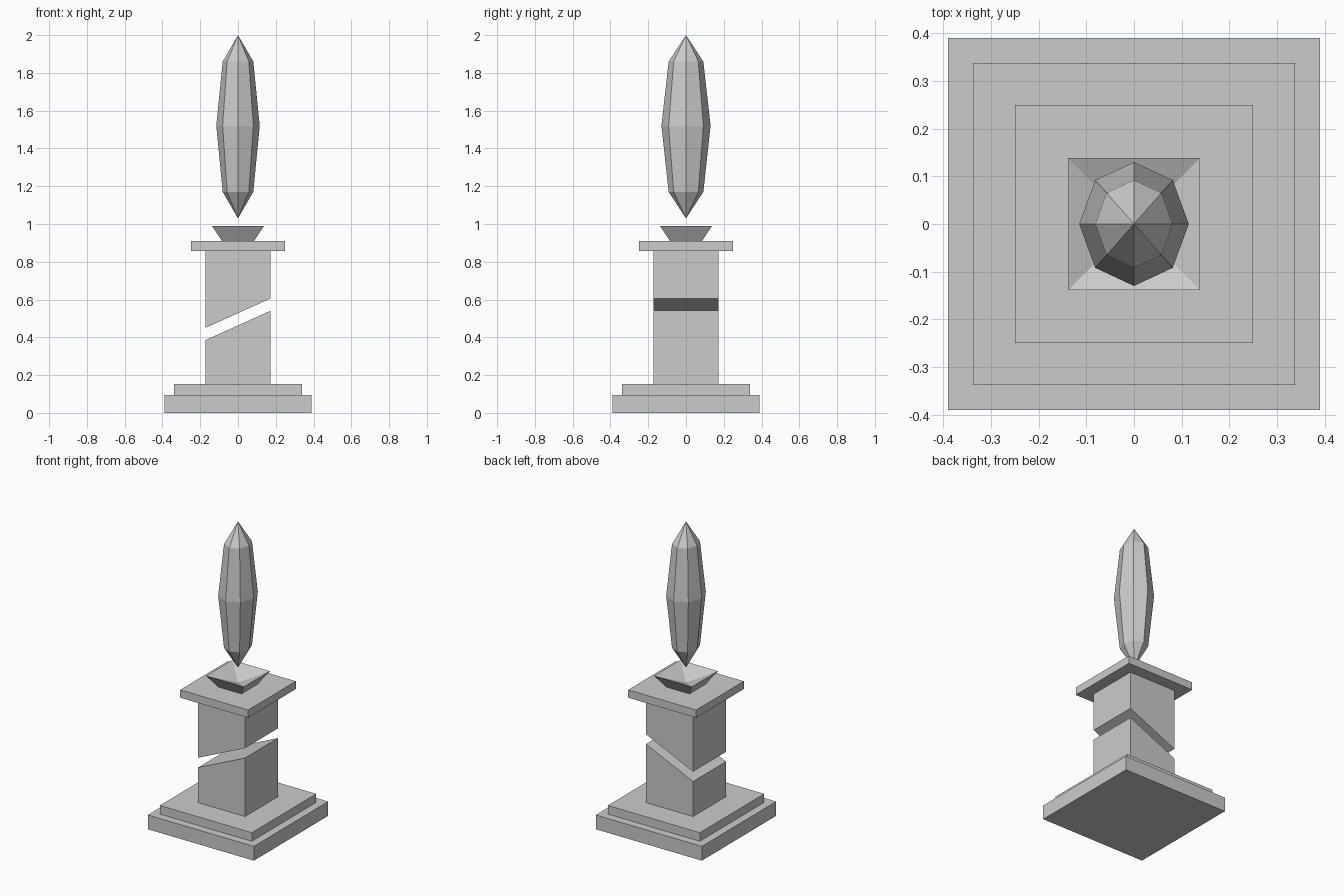
import bpy, math

if "Cube" in bpy.data.objects:
    bpy.data.objects.remove(bpy.data.objects["Cube"])


def make(name, verts, faces):
    mesh = bpy.data.meshes.new(name)
    mesh.from_pydata(verts, [], faces)
    mesh.update()
    obj = bpy.data.objects.new(name, mesh)
    bpy.context.collection.objects.link(obj)
    return obj


def square_block(name, half_low, half_high, z_low, z_high, tilt_low=0, tilt_high=0, recess=0):
    """Four-sided block; the ends may tilt along x, the top may sink to a point."""
    corners = [(-1, -1), (1, -1), (1, 1), (-1, 1)]
    verts = [(x * half_low, y * half_low, z_low + x * tilt_low) for x, y in corners]
    verts += [(x * half_high, y * half_high, z_high + x * tilt_high) for x, y in corners]
    faces = [(3, 2, 1, 0)]
    faces += [(i, (i + 1) % 4, (i + 1) % 4 + 4, i + 4) for i in range(4)]
    if recess:
        verts.append((0, 0, z_high - recess))
        faces += [(i + 4, (i + 1) % 4 + 4, 8) for i in range(4)]
    else:
        faces.append((4, 5, 6, 7))
    return make(name, verts, faces)


def crystal(name, rings, z_bottom, z_top, sides=8):
    """Faceted gem: oval rings (z, x radius, y radius) closed by two points."""
    verts, faces = [], []
    for z, rx, ry in rings:
        for i in range(sides):
            a = 2 * math.pi * i / sides
            verts.append((rx * math.cos(a), ry * math.sin(a), z))
    low, high = len(verts), len(verts) + 1
    verts += [(0, 0, z_bottom), (0, 0, z_top)]
    last = (len(rings) - 1) * sides
    for i in range(sides):
        j = (i + 1) % sides
        faces.append((j, i, low))
        faces.append((last + i, last + j, high))
        for k in range(0, last, sides):
            faces.append((k + i, k + j, k + sides + j, k + sides + i))
    return make(name, verts, faces)


# Stepped base
square_block("base_slab", 0.39, 0.39, 0.0, 0.095)
square_block("base_step", 0.338, 0.338, 0.095, 0.152)

# Pillar split by a slanted gap
square_block("pillar_lower", 0.173, 0.173, 0.152, 0.463, tilt_high=0.078)
square_block("pillar_upper", 0.173, 0.173, 0.528, 0.858, tilt_low=0.078)

# Cap and flared, hollowed socket
square_block("cap_slab", 0.25, 0.25, 0.858, 0.91)
square_block("socket", 0.085, 0.138, 0.91, 0.99, recess=0.06)

# Floating crystal
crystal("crystal", [(1.17, 0.081, 0.092), (1.52, 0.115, 0.13), (1.86, 0.081, 0.092)], 1.03, 2.0)
